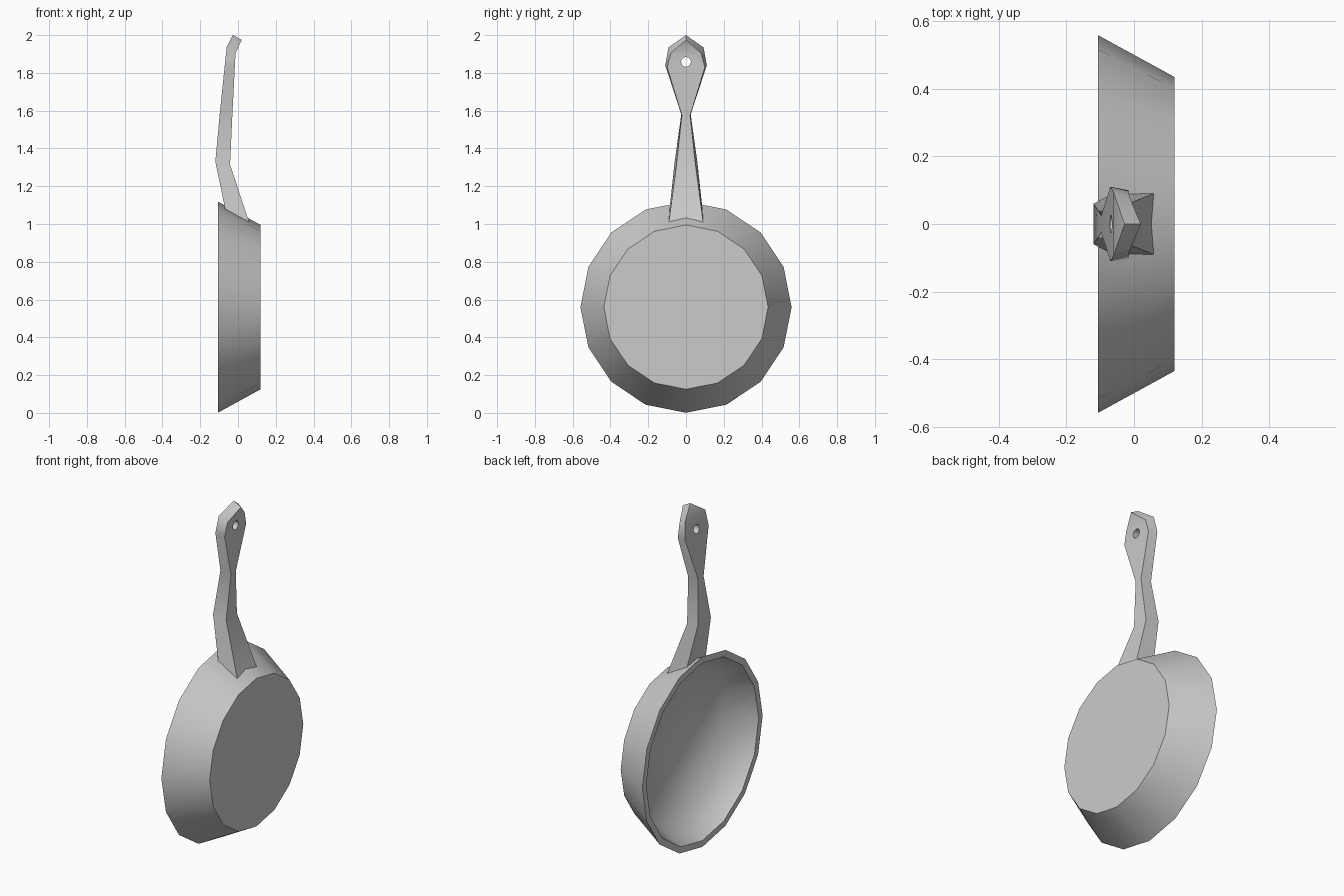
import bpy, bmesh, math
from mathutils import Matrix

cube = bpy.data.objects.get("Cube")
if cube:
    bpy.data.objects.remove(cube, do_unlink=True)

grey = bpy.data.materials.new("grey_metal")
grey.use_nodes = True
color = (0.6, 0.6, 0.6, 1)
grey.diffuse_color = color
grey.node_tree.nodes["Principled BSDF"].inputs["Base Color"].default_value = color


def make_object(name, bm):
    bmesh.ops.remove_doubles(bm, verts=bm.verts, dist=0.0005)
    bmesh.ops.recalc_face_normals(bm, faces=bm.faces)
    mesh = bpy.data.meshes.new(name)
    bm.to_mesh(mesh)
    bm.free()
    mesh.materials.append(grey)
    obj = bpy.data.objects.new(name, mesh)
    bpy.context.collection.objects.link(obj)
    return obj


def select_only(obj):
    bpy.ops.object.select_all(action='DESELECT')
    obj.select_set(True)
    bpy.context.view_layer.objects.active = obj


def loft(bm, rings):
    loops = [[bm.verts.new(p) for p in ring] for ring in rings]
    for a, b in zip(loops, loops[1:]):
        for i in range(len(a)):
            j = (i + 1) % len(a)
            bm.faces.new((a[i], a[j], b[j], b[i]))
    bm.faces.new(loops[0])
    bm.faces.new(loops[-1])


# Pan body: 16-sided shell around the x axis, from base over the rim to the floor
SIDES, CENTRE_Z, FLOOR_X = 16, 0.56, 0.05
profile = [(0.12, 0.435), (-0.107, 0.559), (-0.107, 0.522), (FLOOR_X, 0.441)]


def circle(x, r):
    angles = [math.tau * i / SIDES for i in range(SIDES)]
    return [(x, r * math.cos(a), CENTRE_Z + r * math.sin(a)) for a in angles]


bm = bmesh.new()
loft(bm, [circle(x, r) for x, r in profile])
pan = make_object("pan_body", bm)
select_only(pan)
bpy.ops.object.shade_smooth_by_angle(angle=math.radians(40))
# The inside blends softly from wall to floor
for edge in pan.data.edges:
    if all(abs(pan.data.vertices[v].co.x - FLOOR_X) < 0.001 for v in edge.vertices):
        edge.use_edge_sharp = False

# Handle: sections from root to tip, each (front x, z, half width), (back x, z, half width)
sections = [
    ((0.062, 1.0, 0.092), (-0.066, 1.07, 0.088)),
    ((-0.042, 1.315, 0.05), (-0.12, 1.33, 0.06)),
    ((-0.03, 1.575, 0.022), (-0.097, 1.58, 0.025)),
    ((-0.017, 1.83, 0.1), (-0.07, 1.84, 0.11)),
    ((-0.013, 1.905, 0.08), (-0.06, 1.935, 0.093)),
    ((0.02, 1.975, 0.0), (-0.028, 2.0, 0.0)),
]
bm = bmesh.new()
loft(bm, [[(fx, -fw, fz), (fx, fw, fz), (bx, bw, bz), (bx, -bw, bz)]
          for (fx, fz, fw), (bx, bz, bw) in sections])
# Drop the collapsed cap at the pointed tip
bmesh.ops.dissolve_degenerate(bm, dist=0.0005, edges=bm.edges)
handle = make_object("handle", bm)

# Hanging hole
bm = bmesh.new()
bmesh.ops.create_cone(bm, cap_ends=True, segments=16, radius1=0.026, radius2=0.026, depth=0.5,
                      matrix=Matrix.Translation((0, 0, 1.858)) @ Matrix.Rotation(math.pi / 2, 4, 'Y'))
cutter = make_object("hole_cutter", bm)
cutter.hide_render = True
hole = handle.modifiers.new("hanging_hole", 'BOOLEAN')
hole.operation = 'DIFFERENCE'
hole.object = cutter
select_only(handle)
bpy.ops.object.modifier_apply(modifier=hole.name)
bpy.data.objects.remove(cutter, do_unlink=True)
bpy.ops.object.shade_smooth_by_angle(angle=math.radians(38))
